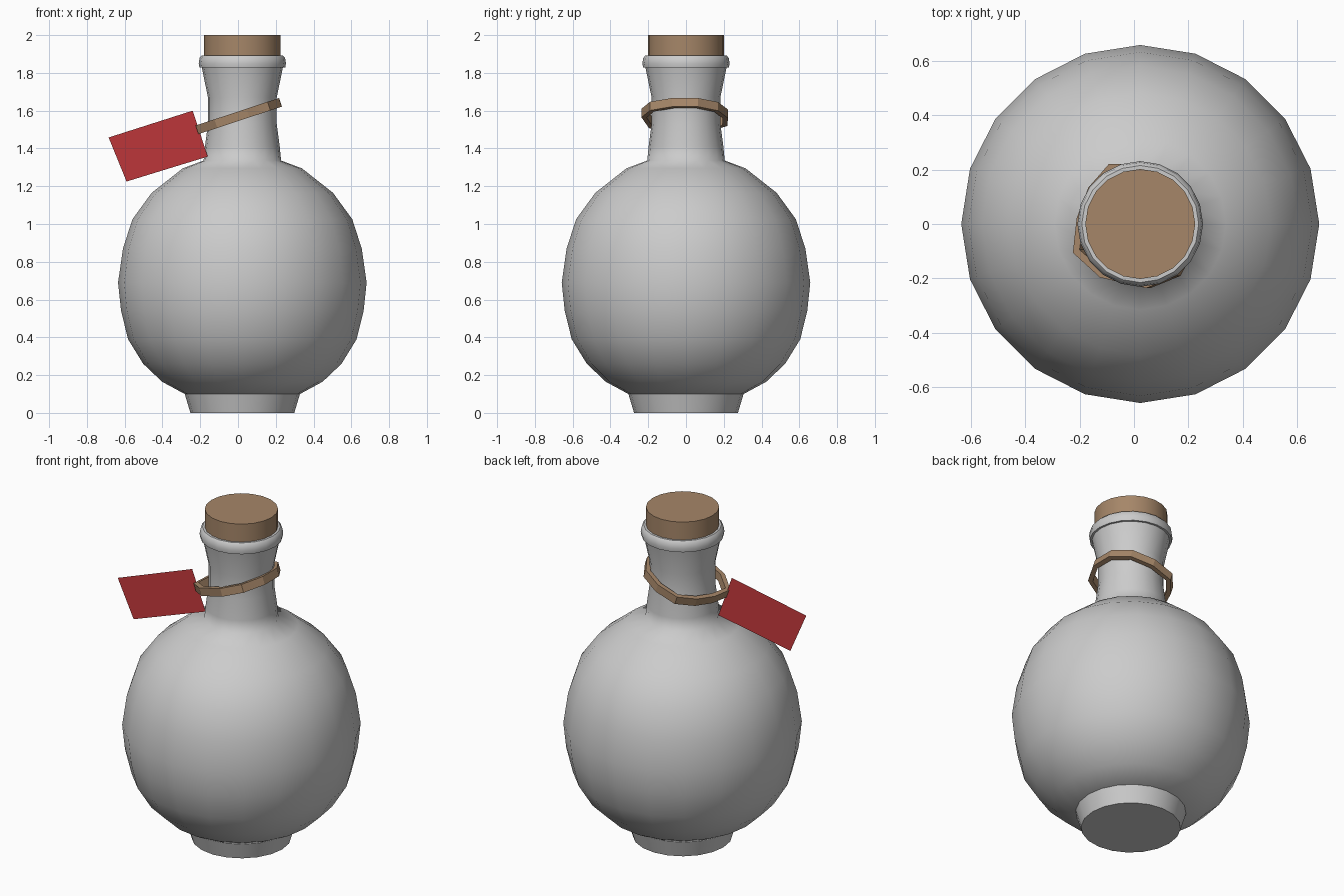
import bpy, math
from mathutils import Vector

if "Cube" in bpy.data.objects:
    bpy.data.objects.remove(bpy.data.objects["Cube"])

CX = 0.023   # bottle axis
SIDES = 20


def material(name, rgb):
    m = bpy.data.materials.new(name)
    m.diffuse_color = (*rgb, 1)
    m.use_nodes = True
    m.node_tree.nodes["Principled BSDF"].inputs["Base Color"].default_value = m.diffuse_color
    return m


def make(name, verts, faces, mat=None, smooth=None):
    me = bpy.data.meshes.new(name)
    me.from_pydata(verts, [], faces)
    me.update()
    ob = bpy.data.objects.new(name, me)
    bpy.context.collection.objects.link(ob)
    if mat:
        me.materials.append(mat)
    if smooth is not None:
        bpy.ops.object.select_all(action='DESELECT')
        ob.select_set(True)
        bpy.context.view_layer.objects.active = ob
        bpy.ops.object.shade_smooth_by_angle(angle=math.radians(smooth))
    return ob


def lathe(name, profile, bottom=False, top=False, mat=None, smooth=35):
    n = SIDES
    verts = [(CX + r * math.cos(2 * math.pi * i / n), r * math.sin(2 * math.pi * i / n), z)
             for r, z in profile for i in range(n)]
    faces = [(k * n + i, k * n + (i + 1) % n, (k + 1) * n + (i + 1) % n, (k + 1) * n + i)
             for k in range(len(profile) - 1) for i in range(n)]
    if bottom:
        faces.append(tuple(reversed(range(n))))
    if top:
        faces.append(tuple(range(len(verts) - n, len(verts))))
    return make(name, verts, faces, mat, smooth)


brown = material("tan", (0.38, 0.24, 0.14))
red = material("red", (0.55, 0.04, 0.045))

# Bottle: foot, round body with flared neck, lip
lathe("foot", [(0.275, 0), (0.305, 0.10)], bottom=True)
lathe("body", [(0.29, 0.10), (0.305, 0.10), (0.425, 0.165), (0.525, 0.26), (0.605, 0.39),
               (0.642, 0.54), (0.658, 0.69), (0.632, 0.87), (0.582, 1.025), (0.48, 1.165),
               (0.315, 1.295), (0.205, 1.336), (0.198, 1.41), (0.182, 1.53),
               (0.182, 1.67), (0.215, 1.83)], smooth=75)
lathe("lip", [(0.205, 1.828), (0.227, 1.828), (0.231, 1.85), (0.226, 1.88),
              (0.215, 1.892), (0.20, 1.892)])

# Cork
lathe("cork", [(0.202, 1.86), (0.202, 2.0)], bottom=True, top=True, mat=brown)

# Strap: slanted loop of rectangular section, pinched at the tag
path = [(-0.205, -0.10), (-0.11, -0.185), (0.05, -0.222), (0.155, -0.18), (0.212, -0.07),
        (0.212, 0.06), (0.15, 0.16), (0.04, 0.208), (-0.08, 0.207), (-0.15, 0.125),
        (-0.19, 0.02)]
slope = 0.33
up = Vector((-slope, 0, 1)).normalized()
verts, faces = [], []
for x, y in path:
    c = Vector((x, y, 1.57 + slope * x))
    out = Vector((x - 0.01, y, slope * (x - 0.01))).normalized()
    for a, b in ((-1, -1), (1, -1), (1, 1), (-1, 1)):
        verts.append(c + out * 0.014 * a + up * 0.024 * b)
m = len(path)
for k in range(m):
    for j in range(4):
        j2, k2 = (j + 1) % 4, (k + 1) % m
        faces.append((k * 4 + j, k2 * 4 + j, k2 * 4 + j2, k * 4 + j2)[::-1])
make("neck_strap", verts, faces, brown)

# Tag: thin upright card hanging from the strap
corners = [(-0.685, 1.458), (-0.59, 1.225), (-0.16, 1.357), (-0.24, 1.60)]
make("tag", [(x, -0.096 + 0.181 * (x + 0.23), z) for x, z in corners], [(0, 1, 2, 3)], red)
